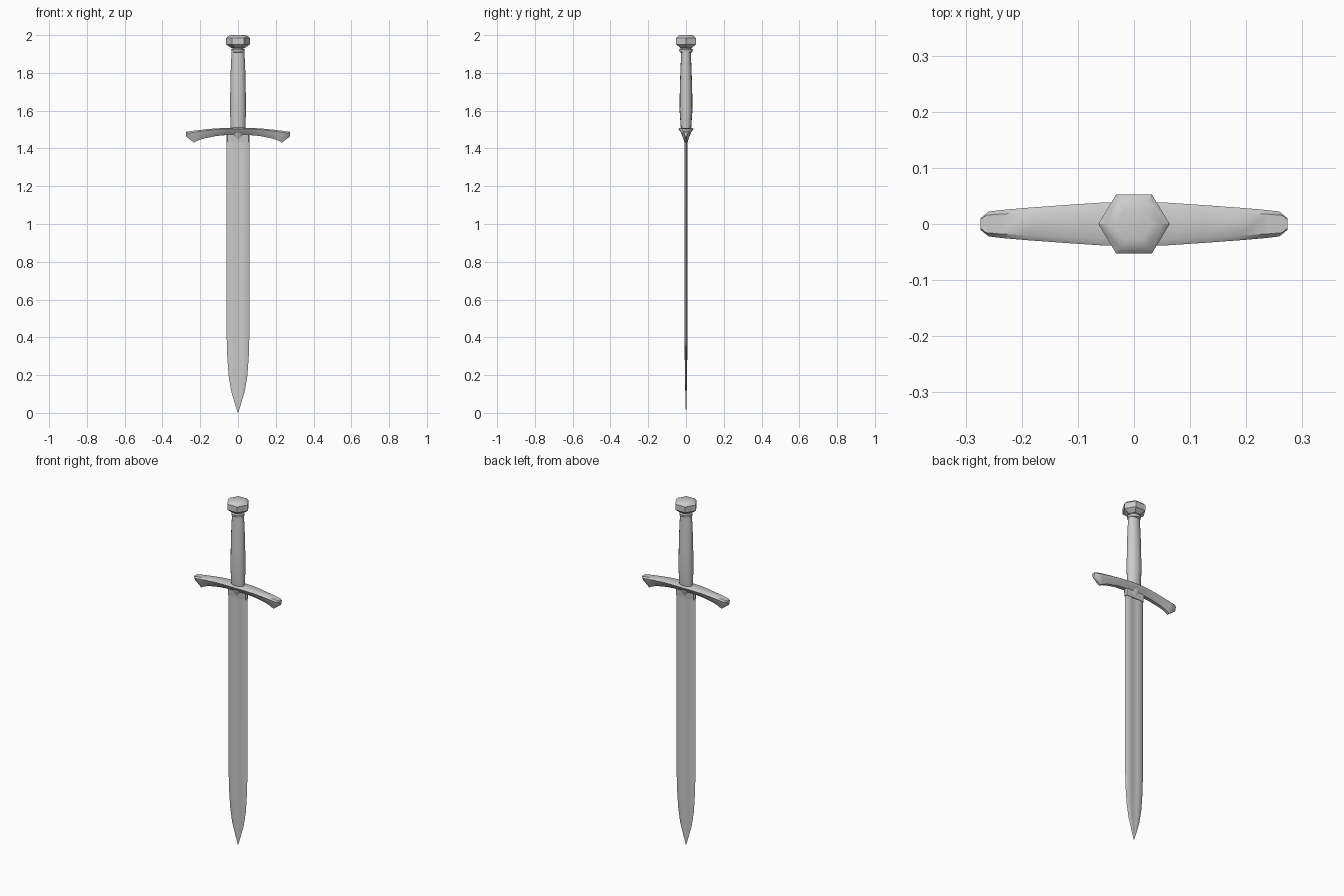
import bpy, bmesh, math

if "Cube" in bpy.data.objects:
    bpy.data.objects.remove(bpy.data.objects["Cube"])


def loft(name, rings, smooth=35):
    """Skin a list of equally sized point rings and cap both ends."""
    bm = bmesh.new()
    vs = [[bm.verts.new(p) for p in ring] for ring in rings]
    n = len(rings[0])
    for a, b in zip(vs, vs[1:]):
        for i in range(n):
            j = (i + 1) % n
            bm.faces.new((a[i], a[j], b[j], b[i]))
    bm.faces.new(vs[0])
    bm.faces.new(vs[-1])
    bmesh.ops.recalc_face_normals(bm, faces=bm.faces)
    me = bpy.data.meshes.new(name)
    bm.to_mesh(me)
    bm.free()
    ob = bpy.data.objects.new(name, me)
    bpy.context.collection.objects.link(ob)
    bpy.ops.object.select_all(action='DESELECT')
    ob.select_set(True)
    bpy.context.view_layer.objects.active = ob
    bpy.ops.object.shade_smooth_by_angle(angle=math.radians(smooth))
    return ob


def oval(z, rx, ry, n=16):
    return [(rx * math.cos(2 * math.pi * i / n),
             ry * math.sin(2 * math.pi * i / n), z) for i in range(n)]


# Blade: bevelled edges and a shallow fuller on each face
half = [(1, 0), (0.8, 0.8), (0.4, 1), (0.2, 0.65), (-0.2, 0.65), (-0.4, 1), (-0.8, 0.8)]
section = half + [(-x, -y) for x, y in half]
blade = [(0, 0.001, 0.0008), (0.04, 0.014, 0.002), (0.12, 0.037, 0.004),
         (0.20, 0.05, 0.005), (0.30, 0.057, 0.007), (0.40, 0.06, 0.008),
         (1.48, 0.061, 0.008)]
loft("blade", [[(x * w, y * t, z) for x, y in section] for z, w, t in blade])

# Blade collar below the guard
loft("blade_collar", [[(x * w, y * t, z) for x, y in
                       [(1, 0), (0.9, 1), (-0.9, 1), (-1, 0), (-0.9, -1), (0.9, -1)]]
                      for z, w, t in [(1.435, 0.062, 0.010), (1.49, 0.062, 0.015)]])

# Small pointed langet over the collar
loft("langet", [oval(z, w, t, 8) for z, w, t in
                [(1.442, 0.008, 0.009), (1.453, 0.02, 0.014),
                 (1.475, 0.026, 0.023), (1.49, 0.026, 0.028)]])

# Crossguard: arched bar, wide on top and narrow below, with flared drooping tips
# each station: top x, bottom x, top z, bottom z, half depth
stations = [(0, 0, 1.510, 1.472, 0.040), (0.06, 0.06, 1.509, 1.471, 0.038),
            (0.12, 0.115, 1.506, 1.466, 0.034), (0.19, 0.18, 1.499, 1.453, 0.029),
            (0.24, 0.212, 1.493, 1.442, 0.025), (0.264, 0.232, 1.490, 1.431, 0.022),
            (0.274, 0.274, 1.488, 1.462, 0.010)]


def guard_ring(xt, xb, zt, zb, d, s):
    prof = [(0.7, 0), (1, 0.15), (0.8, 0.5), (0.3, 1)]
    prof = prof + [(-y, v) for y, v in reversed(prof)]
    return [(s * (xt + (xb - xt) * v), y * d, zt + (zb - zt) * v) for y, v in prof]


loft("crossguard", [guard_ring(*st, -1) for st in reversed(stations)] +
     [guard_ring(*st, 1) for st in stations[1:]])

# Grip, swelling in its lower part
loft("grip", [oval(z, rx, ry) for z, rx, ry in
              [(1.49, 0.038, 0.026), (1.53, 0.040, 0.029), (1.60, 0.042, 0.034),
               (1.70, 0.041, 0.033), (1.80, 0.039, 0.030), (1.87, 0.036, 0.027),
               (1.91, 0.034, 0.026)]])

# Ring between grip and pommel
loft("grip_ring", [oval(z, r, r) for z, r in
                   [(1.908, 0.028), (1.911, 0.034), (1.924, 0.036), (1.928, 0.028),
                    (1.945, 0.028)]])

# Hexagonal pommel
loft("pommel", [oval(z, r, r * 0.96, 6) for z, r in
                [(1.932, 0.036), (1.951, 0.0635), (1.984, 0.0635), (1.996, 0.050),
                 (2.0, 0.032)]])
